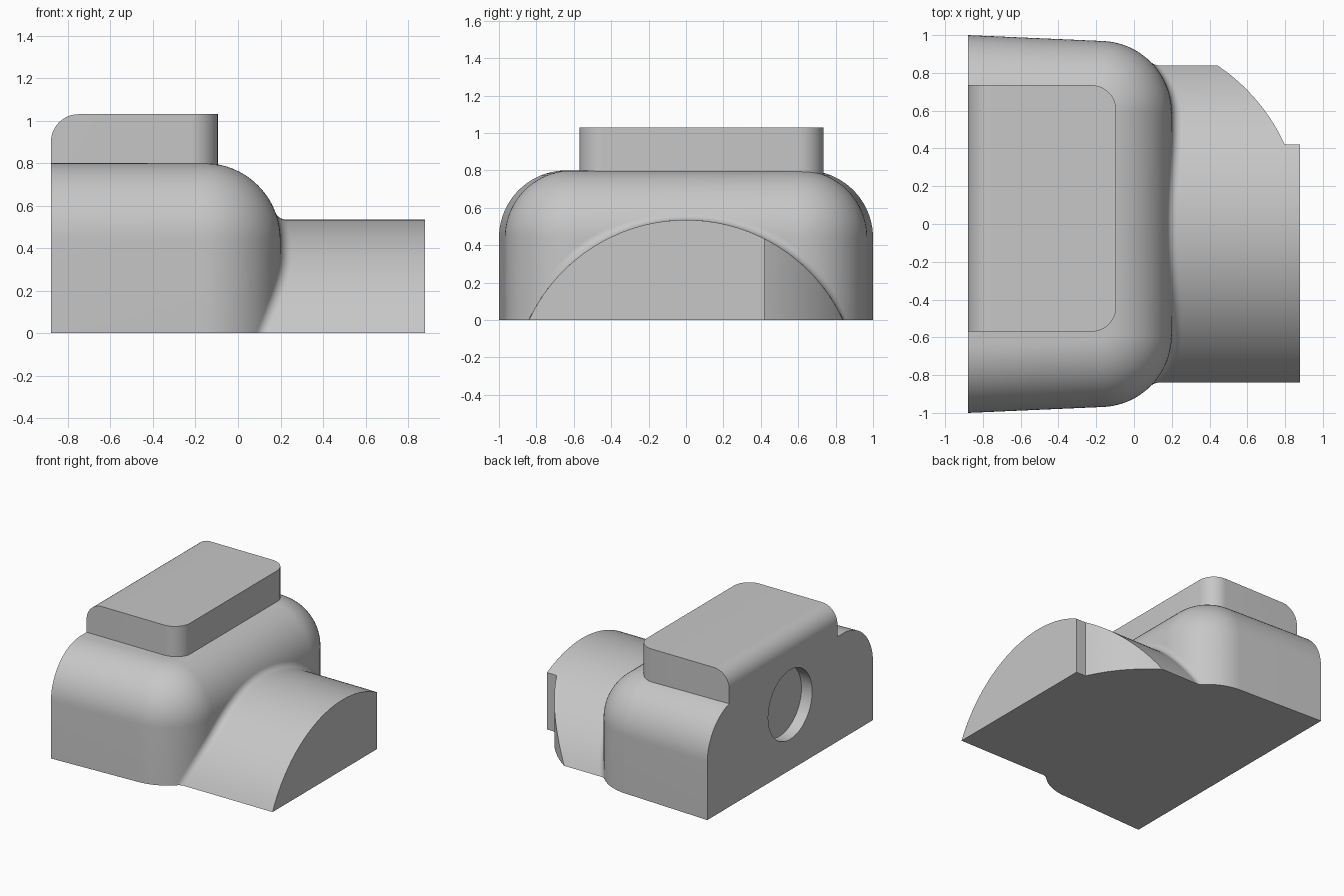
import bpy, bmesh
from math import sin, cos, pi, radians, hypot, sqrt
from mathutils import Vector

if "Cube" in bpy.data.objects:
    bpy.data.objects.remove(bpy.data.objects["Cube"])

gray = bpy.data.materials.new("plain_gray")
gray.use_nodes = True
gray.diffuse_color = (0.57, 0.57, 0.57, 1)
gray.node_tree.nodes["Principled BSDF"].inputs["Base Color"].default_value = gray.diffuse_color

# Shared dimensions
BACK, FRONT = -0.88, 0.88
HEIGHT, TOP_R = 0.8, 0.36           # body height and top rounding
TAPER = radians(2.5)                # side wall draft in plan
CX, CY, CORNER_R = -0.18, 0.589, 0.38
NOSE_R, NOSE_Z = 0.927, -0.392      # barrel of the nose
BLEND = 0.05                        # small fillet between nose and body


def finish(name, bm, smooth=True):
    bmesh.ops.recalc_face_normals(bm, faces=bm.faces)
    mesh = bpy.data.meshes.new(name)
    bm.to_mesh(mesh)
    bm.free()
    obj = bpy.data.objects.new(name, mesh)
    bpy.context.collection.objects.link(obj)
    mesh.materials.append(gray)
    if smooth:
        shade(obj)
    return obj


def activate(obj):
    bpy.ops.object.select_all(action='DESELECT')
    obj.select_set(True)
    bpy.context.view_layer.objects.active = obj


def shade(obj):
    activate(obj)
    bpy.ops.object.shade_smooth_by_angle(angle=radians(30))


def loft(loops, closed=True):
    bm = bmesh.new()
    rings = [[bm.verts.new(p) for p in loop] for loop in loops]
    n = len(rings[0])
    for a, b in zip(rings, rings[1:]):
        for i in range(n if closed else n - 1):
            j = (i + 1) % n
            bm.faces.new((a[i], a[j], b[j], b[i]))
    if closed:
        bm.faces.new(rings[0])
        bm.faces.new(rings[-1])
    return bm


def cut(obj, cutter):
    cutter.hide_render = True
    mod = obj.modifiers.new("cut", 'BOOLEAN')
    mod.operation, mod.solver, mod.object = 'DIFFERENCE', 'EXACT', cutter
    activate(obj)
    bpy.ops.object.modifier_apply(modifier=mod.name)
    bpy.data.objects.remove(cutter)
    shade(obj)


def body_outline(inset, z, steps=20):
    half = [(BACK, 1 - inset / cos(TAPER))]
    r = CORNER_R - inset
    for i in range(steps + 1):
        a = (pi / 2 - TAPER) * (1 - i / steps)
        half.append((CX + r * cos(a), CY + r * sin(a)))
    return [(x, y, z) for x, y in half] + [(x, -y, z) for x, y in reversed(half)]


# Body: tapered plan with rounded corners and a rounded top edge
rings = [body_outline(0, 0)]
for i in range(21):
    a = pi / 2 * i / 20
    rings.append(body_outline(TOP_R * (1 - cos(a)), HEIGHT - TOP_R + TOP_R * sin(a)))
body = finish("body", loft(rings), smooth=False)

# Shallow round recess in the flat back wall
DEPTH, HOLE_R = 0.09, 0.265
circle = [(HOLE_R * cos(2 * pi * i / 64), 0.5 + HOLE_R * sin(2 * pi * i / 64)) for i in range(64)]
cut(body, finish("recess_cutter",
                 loft([[(x, y, z) for y, z in circle] for x in (BACK - 0.1, BACK + DEPTH)]), False))

# Nose: low barrel segment running forward
half_width = sqrt(NOSE_R ** 2 - NOSE_Z ** 2)
arc = []
for i in range(65):
    y = -half_width + 2 * half_width * i / 64
    arc.append((y, max(0, NOSE_Z + sqrt(max(0, NOSE_R ** 2 - y * y)))))
nose = finish("nose", loft([[(x, y, z) for y, z in arc] for x in (0.02, FRONT)]), False)

# Curved notch along one side of the nose
plan = [(1.2, 0.42), (1.2, 1.1)]
for i in range(25):
    y = 1.0 - 0.58 * i / 24
    plan.append((-0.12 + sqrt(1.01 ** 2 - y * y), y))
cut(nose, finish("notch_cutter", loft([[(x, y, z) for x, y in plan] for z in (-0.2, 0.8)]), False))


# Blend: fillet strip swept along the joint of nose and body
def blend_section(theta):
    y = (NOSE_R + BLEND) * sin(theta)
    z = NOSE_Z + (NOSE_R + BLEND) * cos(theta)
    reach = TOP_R + BLEND
    b = max(0, z - (HEIGHT - TOP_R))
    a = sqrt(reach ** 2 - b * b)
    dist = a - TOP_R + CORNER_R
    over = max(abs(y) - CY, 0)
    x = CX + sqrt(dist ** 2 - over ** 2)
    side = over if y > 0 else -over
    center = Vector((x, y, z))
    to_body = -Vector((a * (x - CX) / dist, a * side / dist, b)) / reach
    to_nose = Vector((0, -sin(theta), -cos(theta)))
    return [center + BLEND * to_nose.lerp(to_body, i / 8).normalized() for i in range(9)]


strip = loft([blend_section(radians(70) * (i / 40 - 1)) for i in range(81)], closed=False)
bmesh.ops.bisect_plane(strip, geom=strip.verts[:] + strip.edges[:] + strip.faces[:],
                       plane_co=(0, 0, 0), plane_no=(0, 0, 1), clear_inner=True)
bmesh.ops.recalc_face_normals(strip, faces=strip.faces)
blend = finish("nose_blend", strip)
if sum(p.normal.z for p in blend.data.polygons) < 0:
    blend.data.flip_normals()

# Top block: two rounded front corners and a rounded back top edge
lo, hi = Vector((BACK, -0.57, 0.775)), Vector((-0.095, 0.735, 1.03))
bm = bmesh.new()
bmesh.ops.create_cube(bm, size=1)
for v in bm.verts:
    v.co = Vector((lo[k] if v.co[k] < 0 else hi[k] for k in range(3)))


def rounded(edge):
    p, q = (v.co for v in edge.verts)
    upright_front = min(p.x, q.x) == hi.x and abs(p.z - q.z) > 0.1
    top_back = max(p.x, q.x) == lo.x and min(p.z, q.z) == hi.z
    return upright_front or top_back


hi.x, hi.z, lo.x = max(v.co.x for v in bm.verts), max(v.co.z for v in bm.verts), min(v.co.x for v in bm.verts)
bmesh.ops.bevel(bm, geom=[e for e in bm.edges if rounded(e)], offset=0.13, segments=12,
                profile=0.5, affect='EDGES')
finish("top_block", bm)
